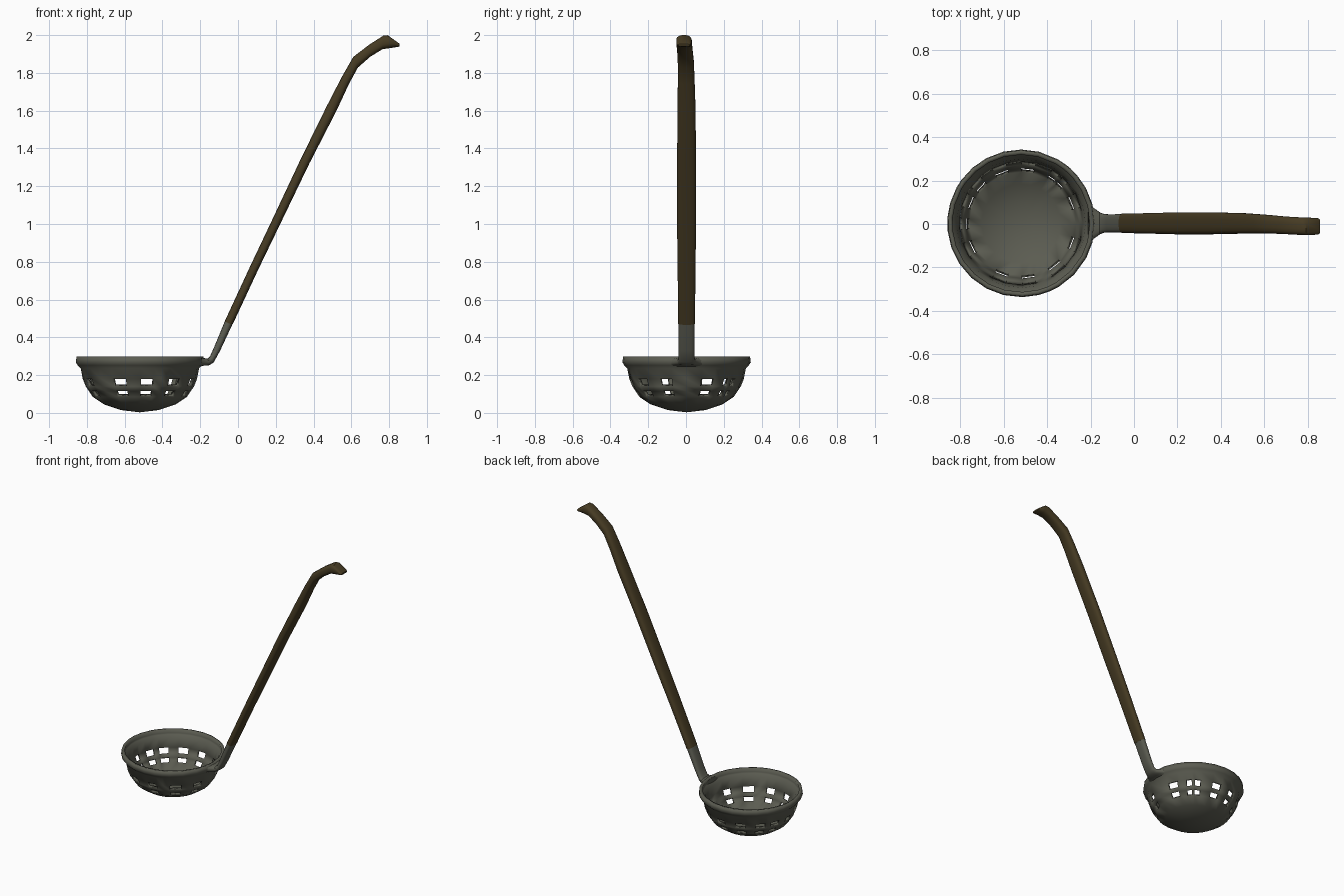
import bpy, bmesh, math
from mathutils import Vector

if "Cube" in bpy.data.objects:
    bpy.data.objects.remove(bpy.data.objects["Cube"])


def material(name, rgb):
    m = bpy.data.materials.new(name)
    m.diffuse_color = (*rgb, 1)
    m.use_nodes = True
    m.node_tree.nodes["Principled BSDF"].inputs["Base Color"].default_value = m.diffuse_color
    return m


metal = material("dull grey metal", (0.105, 0.107, 0.083))
wood = material("dark brown wood", (0.062, 0.044, 0.017))


def finish(bm, name, mat):
    me = bpy.data.meshes.new(name)
    bm.to_mesh(me)
    bm.free()
    ob = bpy.data.objects.new(name, me)
    bpy.context.collection.objects.link(ob)
    me.materials.append(mat)
    bpy.ops.object.select_all(action='DESELECT')
    ob.select_set(True)
    bpy.context.view_layer.objects.active = ob
    bpy.ops.object.shade_smooth_by_angle(angle=math.radians(40))
    return ob


# Bowl: revolved profile, with slots left open in two rows
CX, CY = -0.52, 0.003
slots = [(15, 29), (41, 48), (52, 60), (76, 90), (104, 118), (131, 144), (151, 164),
         (175, 186), (199, 213), (242, 256), (271, 284), (301, 316), (332, 345)]
profile = [(0.336, 0.298), (0.34, 0.268), (0.33, 0.252), (0.314, 0.236), (0.303, 0.18),
           (0.287, 0.14), (0.27, 0.115), (0.25, 0.085), (0.19, 0.045), (0.10, 0.015)]
slot_rows = (4, 6)

ends = [a for s in slots for a in s]
angles = []
for a, b in zip(ends, ends[1:] + [ends[0] + 360]):
    n = max(1, math.ceil((b - a) / 16))
    angles += [a + (b - a) * k / n for k in range(n)]

bm = bmesh.new()
rings = [[bm.verts.new((CX + r * math.cos(math.radians(a)), CY + r * math.sin(math.radians(a)), z))
          for a in angles] for r, z in profile]
bottom = bm.verts.new((CX, CY, 0.003))
N = len(angles)
for j in range(N):
    k = (j + 1) % N
    mid = (angles[j] + (angles[k] if k else angles[0] + 360)) / 2
    is_slot = any(a < mid < b for a, b in slots)
    for i in range(len(profile) - 1):
        if not (is_slot and i in slot_rows):
            bm.faces.new((rings[i][j], rings[i + 1][j], rings[i + 1][k], rings[i][k]))
    bm.faces.new((rings[-1][j], bottom, rings[-1][k]))
bowl = finish(bm, "bowl", metal)
wall = bowl.modifiers.new("wall", 'SOLIDIFY')
wall.thickness = 0.02
wall.offset = -1


# Loft of flattened rounded sections: upper x,z, lower x,z, half width, centre y, bow
def loft(name, sections, mat, sides=16):
    bm = bmesh.new()
    rings = []
    for ux, uz, lx, lz, half, yc, bow in sections:
        ring = []
        for k in range(sides):
            t = 2 * math.pi * (k + 0.5) / sides
            c, s = (math.copysign(abs(f) ** 0.7, f) for f in (math.cos(t), math.sin(t)))
            y = half * c
            ring.append(bm.verts.new(Vector(((ux + lx) / 2 + (ux - lx) / 2 * s - bow * y * y,
                                             yc + y, (uz + lz) / 2 + (uz - lz) / 2 * s))))
        rings.append(ring)
    for a, b in zip(rings, rings[1:]):
        for k in range(sides):
            n = (k + 1) % sides
            bm.faces.new((a[k], a[n], b[n], b[k]))
    bm.faces.new(rings[0])
    bm.faces.new(rings[-1])
    bmesh.ops.recalc_face_normals(bm, faces=bm.faces)
    return finish(bm, name, mat)


# Metal neck flaring into the rim
loft("neck", [
    (-0.197, 0.294, -0.197, 0.245, 0.110, 0.003, 1.6),
    (-0.178, 0.290, -0.178, 0.250, 0.072, 0.003, 1.5),
    (-0.160, 0.288, -0.152, 0.252, 0.050, 0.003, 0),
    (-0.148, 0.300, -0.128, 0.268, 0.043, 0.003, 0),
    (-0.128, 0.345, -0.095, 0.328, 0.042, 0.003, 0),
    (-0.070, 0.485, -0.030, 0.467, 0.043, 0.003, 0)], metal)

# Wooden handle with a bent, flared tip
loft("handle", [
    (-0.071, 0.484, -0.029, 0.466, 0.045, 0.003, 0),
    (0.065, 0.778, 0.107, 0.758, 0.048, 0.003, 0),
    (0.175, 1.010, 0.219, 0.990, 0.051, 0.003, 0),
    (0.330, 1.340, 0.378, 1.320, 0.051, 0.003, 0),
    (0.470, 1.625, 0.522, 1.600, 0.048, 0.003, 0),
    (0.550, 1.780, 0.588, 1.742, 0.045, 0.001, 0),
    (0.610, 1.885, 0.635, 1.828, 0.043, -0.001, 0),
    (0.695, 1.950, 0.700, 1.885, 0.041, -0.006, 0),
    (0.770, 1.998, 0.765, 1.925, 0.041, -0.010, 0),
    (0.792, 2.000, 0.815, 1.932, 0.041, -0.011, 0),
    (0.848, 1.960, 0.848, 1.938, 0.038, -0.011, 0),
    (0.856, 1.953, 0.856, 1.942, 0.032, -0.011, 0)], wood)
